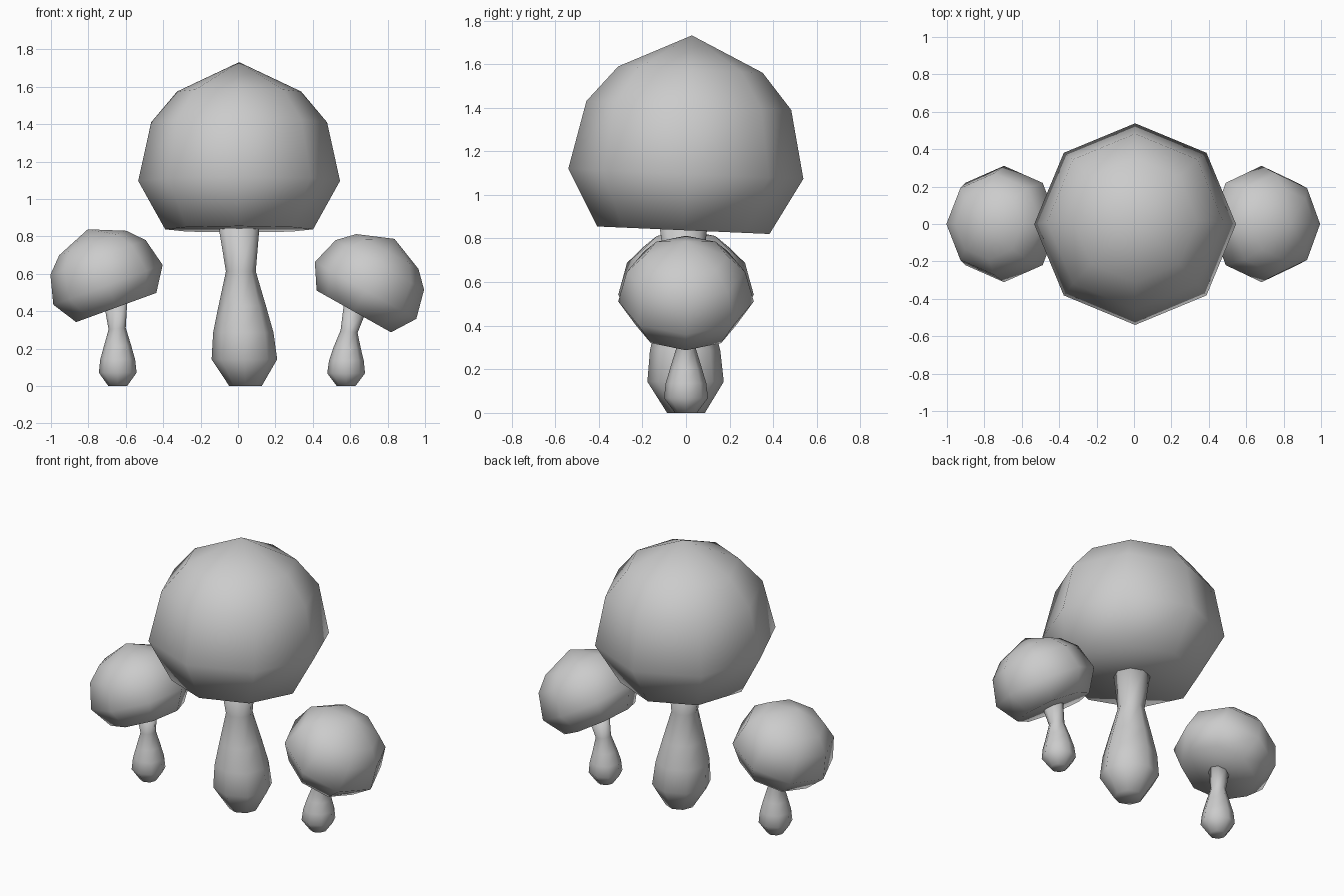
import bpy, bmesh
from math import cos, sin, pi, radians
from mathutils import Vector, Matrix

cube = bpy.data.objects.get("Cube")
if cube:
    bpy.data.objects.remove(cube, do_unlink=True)

SIDES = 8
# (radius, height) profiles shared by all three mushrooms
CAP = [(.228, 0), (.311, .129), (.271, .285), (.191, .367), (0, .445)]
STEM = [(.05, 0), (.101, .07), (.093, .14), (.073, .21), (.046, .3), (.062, .41)]

grey = bpy.data.materials.new("plain_grey")
grey.use_nodes = True
grey.diffuse_color = (.6, .6, .6, 1)
grey.node_tree.nodes["Principled BSDF"].inputs["Base Color"].default_value = grey.diffuse_color


def loft(name, rings):
    """Skin rings given as (radius, matrix); a zero radius closes to a point."""
    bm = bmesh.new()
    loops = []
    for r, m in rings:
        if r == 0:
            loops.append([bm.verts.new(m @ Vector())] * SIDES)
        else:
            loops.append([bm.verts.new(m @ Vector((r * cos(a), r * sin(a), 0)))
                          for a in (2 * pi * i / SIDES for i in range(SIDES))])
    for low, high in zip(loops, loops[1:]):
        for i in range(SIDES):
            j = (i + 1) % SIDES
            corners = [low[i], low[j], high[j], high[i]]
            bm.faces.new(list(dict.fromkeys(corners)))
    bm.faces.new(loops[0][::-1])
    if rings[-1][0]:
        bm.faces.new(loops[-1])
    bmesh.ops.recalc_face_normals(bm, faces=bm.faces)
    for f in bm.faces:
        f.smooth = True
    mesh = bpy.data.meshes.new(name)
    bm.to_mesh(mesh)
    bm.free()
    mesh.materials.append(grey)
    obj = bpy.data.objects.new(name, mesh)
    bpy.context.collection.objects.link(obj)
    return obj


def mushroom(side, base_x, rim, lean_x, lean_y, wide, tall, bend):
    tilt = Matrix.Rotation(lean_y, 4, 'Y') @ Matrix.Rotation(lean_x, 4, 'X')
    # Faceted cap, tilted about the centre of its lower rim
    place = Matrix.Translation(rim) @ tilt
    loft(side + "_cap", [(r * wide, place @ Matrix.Translation((0, 0, z * tall)))
                         for r, z in CAP])
    # Bulbous stem that curves towards the cap
    rings = []
    top = STEM[-1][1]
    for r, z in STEM:
        t = z / top
        centre = Vector((base_x, 0, 0)).lerp(Vector((rim[0], rim[1], 0)), t ** bend)
        centre.z = t * rim[2]
        turn = Matrix.Identity(4).lerp(tilt, t ** 4)
        rings.append((r * wide, Matrix.Translation(centre) @ turn))
    loft(side + "_stem", rings)


mushroom("middle", .04, (.006, -.012, .838), radians(-2.5), 0, 1.735, 2.01, 1)
mushroom("right", -.643, (-.651, 0, .42), 0, radians(-20), 1, 1, 3)
mushroom("left", .578, (.619, 0, .399), 0, radians(29.3), 1, 1, 3)
